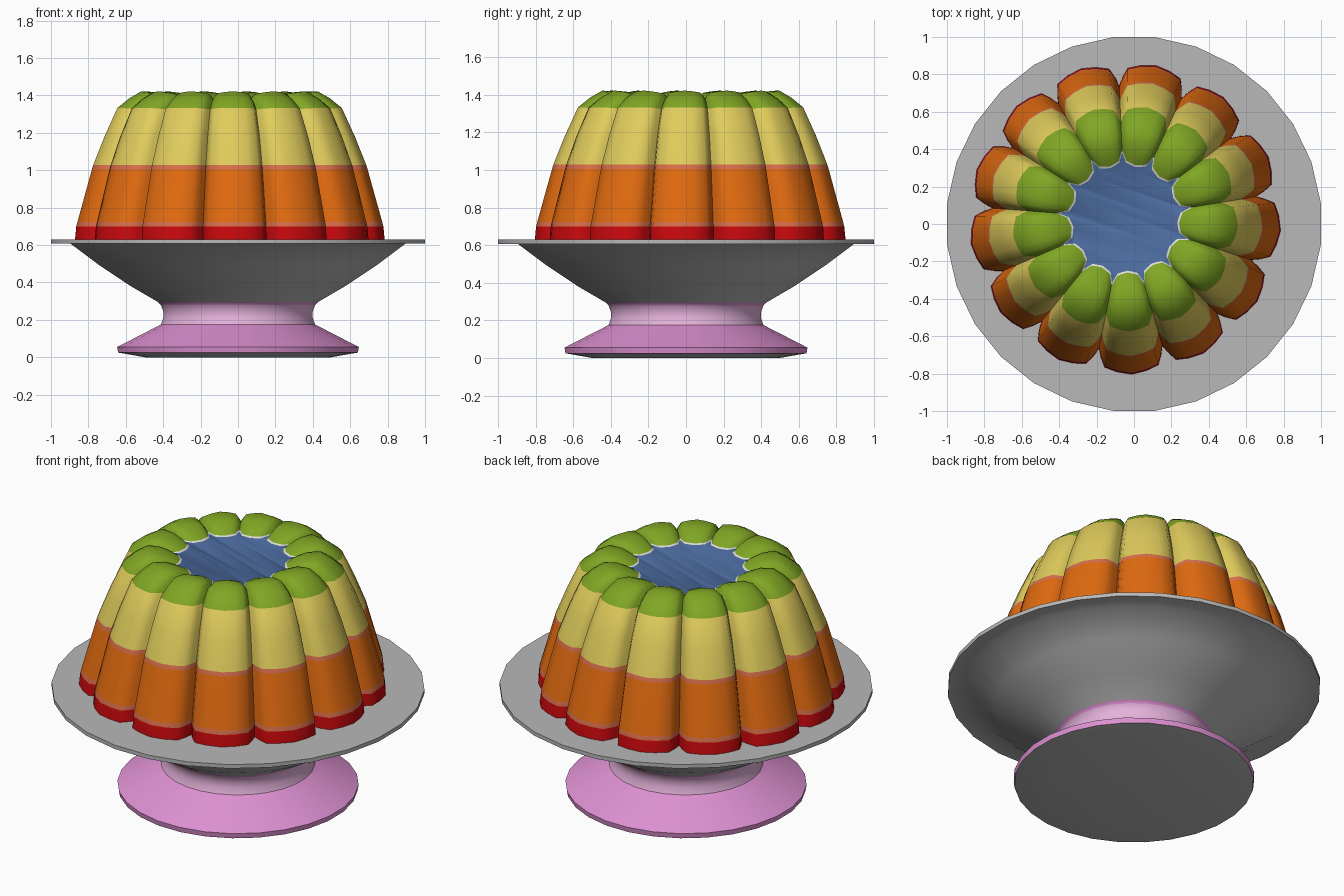
import bpy, bmesh, math

if "Cube" in bpy.data.objects:
    bpy.data.objects.remove(bpy.data.objects["Cube"])


def material(name, srgb):
    lin = [((c / 255 + 0.055) / 1.055) ** 2.4 if c > 10 else c / 255 / 12.92 for c in srgb]
    m = bpy.data.materials.new(name)
    m.diffuse_color = (*lin, 1)
    m.use_nodes = True
    m.node_tree.nodes["Principled BSDF"].inputs["Base Color"].default_value = m.diffuse_color
    return m


grey = material("plate grey", (184, 184, 184))
pink = material("foot pink", (222, 145, 210))
pale_pink = material("neck pale pink", (229, 178, 220))
red = material("jelly red", (200, 8, 12))
salmon = material("seam salmon", (215, 110, 75))
orange = material("jelly orange", (224, 106, 16))
yellow = material("jelly yellow", (224, 204, 92))
green = material("jelly green", (128, 166, 36))
white = material("cream white", (222, 222, 215))
blue = material("centre blue", (76, 108, 160))


def loft(name, rings, band_mats, start_mat, end_mat, angle):
    """Skin closed rings of points; one material per band, plus the two caps."""
    bm = bmesh.new()
    mats = []
    for m in [start_mat, end_mat] + band_mats:
        if m not in mats:
            mats.append(m)
    loops = [[bm.verts.new(p) for p in ring] for ring in rings]
    n = len(loops[0])
    for a, b, m in zip(loops, loops[1:], band_mats):
        for i in range(n):
            j = (i + 1) % n
            bm.faces.new((a[i], a[j], b[j], b[i])).material_index = mats.index(m)
    bm.faces.new(loops[0][::-1]).material_index = mats.index(start_mat)
    bm.faces.new(loops[-1]).material_index = mats.index(end_mat)
    bmesh.ops.recalc_face_normals(bm, faces=bm.faces)
    me = bpy.data.meshes.new(name)
    bm.to_mesh(me)
    bm.free()
    for m in mats:
        me.materials.append(m)
    ob = bpy.data.objects.new(name, me)
    bpy.context.collection.objects.link(ob)
    bpy.ops.object.select_all(action='DESELECT')
    ob.select_set(True)
    bpy.context.view_layer.objects.active = ob
    bpy.ops.object.shade_smooth_by_angle(angle=math.radians(angle))
    return ob


def circle(r, z, n=28):
    steps = [2 * math.pi * (i + 0.5) / n for i in range(n)]
    return [(r * math.cos(t), r * math.sin(t), z) for t in steps]


# Cake stand: foot, neck, flared bowl and flat plate turned as one piece
stand = [(0.50, 0.0, grey), (0.645, 0.025, pink), (0.65, 0.055, pink), (0.415, 0.175, pale_pink),
         (0.402, 0.21, pale_pink), (0.402, 0.245, pale_pink), (0.415, 0.28, pink), (0.43, 0.295, grey),
         (0.58, 0.382, grey), (0.75, 0.495, grey), (0.90, 0.607, grey), (1.005, 0.607, grey),
         (1.005, 0.63, grey)]
loft("cake_stand", [circle(r, z) for r, z, m in stand],
     [m for r, z, m in stand[:-1]], grey, grey, 40)

# Jelly: 13 scalloped lobes. Columns are angle from the lobe tip and depth into the groove
LOBES, PHASE, CX, CY = 13, math.radians(-87.5), -0.048, 0.03
half = [(0, 0.0), (5.5, 0.1), (10.3, 0.25), (12.4, 0.65)]
valley = 180 / LOBES
column = [(-valley, 1.0)] + [(-a, d) for a, d in half[:0:-1]] + half

# Tip radius, tip height, groove radius, groove height, colour of the band above
jelly = [(0.835, 0.625, 0.71, 0.625, red), (0.828, 0.698, 0.705, 0.698, salmon),
         (0.822, 0.722, 0.70, 0.722, orange), (0.743, 1.005, 0.635, 1.005, salmon),
         (0.736, 1.028, 0.628, 1.028, yellow), (0.675, 1.18, 0.58, 1.18, yellow),
         (0.605, 1.333, 0.515, 1.325, green), (0.54, 1.385, 0.475, 1.36, green),
         (0.475, 1.422, 0.44, 1.378, green), (0.39, 1.415, 0.41, 1.375, green),
         (0.32, 1.385, 0.385, 1.37, green), (0.29, 1.366, 0.37, 1.364, white),
         (0.28, 1.36, 0.355, 1.36, blue)]


def scallop(rt, zt, rv, zv):
    pts = []
    for k in range(LOBES):
        for a, d in column:
            t = PHASE + 2 * math.pi * k / LOBES + math.radians(a)
            r = rt + (rv - rt) * d
            pts.append((CX + r * math.cos(t), CY + r * math.sin(t), zt + (zv - zt) * d))
    return pts


loft("layered_jelly", [scallop(*row[:4]) for row in jelly],
     [row[4] for row in jelly[:-1]], red, blue, 50)
